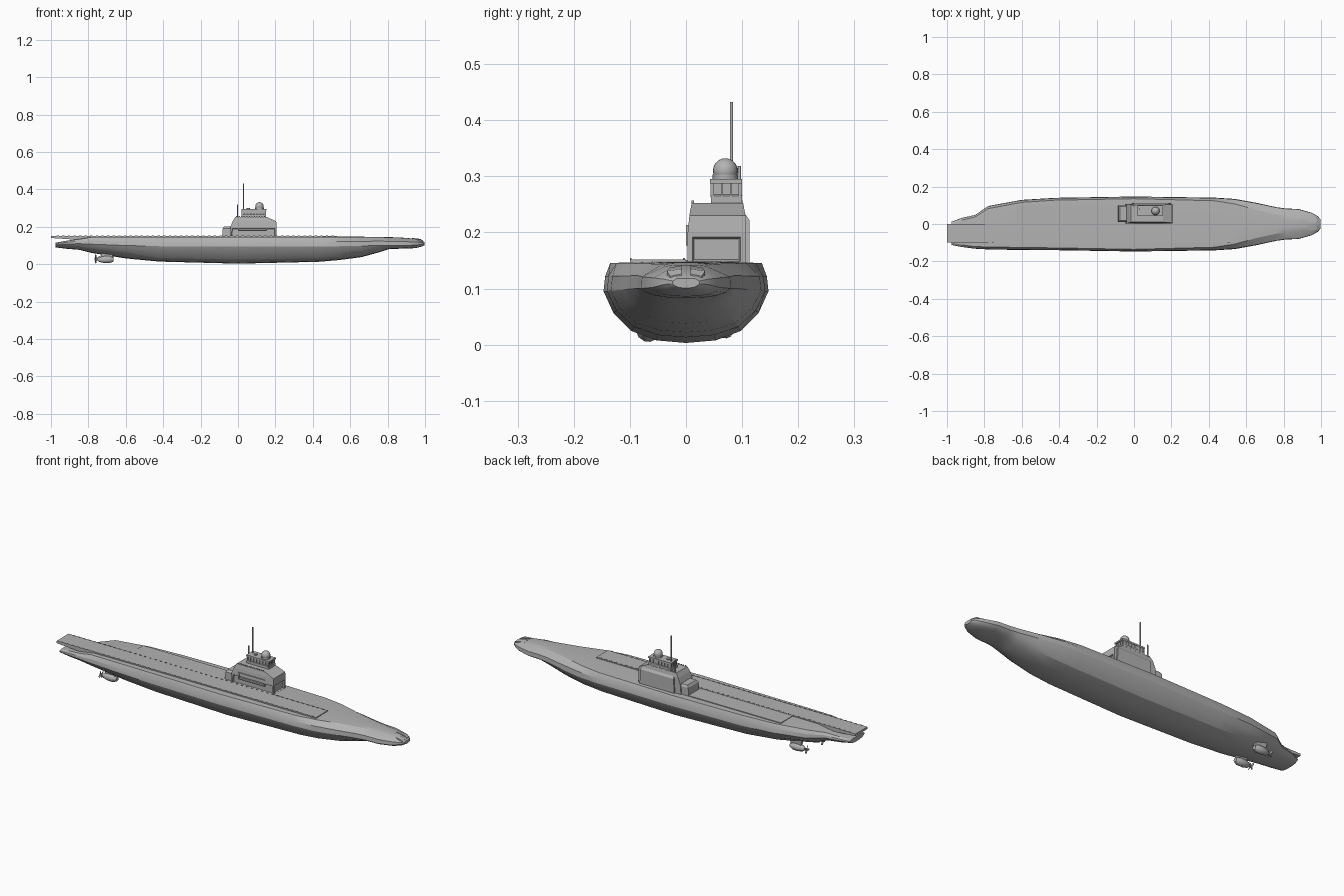
import bpy, bmesh, math
from mathutils import Matrix, Vector

cube = bpy.data.objects.get("Cube")
if cube:
    bpy.data.objects.remove(cube, do_unlink=True)

grey = bpy.data.materials.new("naval_grey")
grey.use_nodes = True
COLOUR = (0.45, 0.45, 0.45, 1)
grey.diffuse_color = COLOUR
grey.node_tree.nodes["Principled BSDF"].inputs["Base Color"].default_value = COLOUR


def finish(name, bm, smooth=0):
    bmesh.ops.recalc_face_normals(bm, faces=bm.faces)
    mesh = bpy.data.meshes.new(name)
    bm.to_mesh(mesh)
    bm.free()
    mesh.materials.append(grey)
    ob = bpy.data.objects.new(name, mesh)
    bpy.context.collection.objects.link(ob)
    if smooth:
        bpy.ops.object.select_all(action='DESELECT')
        bpy.context.view_layer.objects.active = ob
        ob.select_set(True)
        bpy.ops.object.shade_smooth_by_angle(angle=math.radians(smooth))
    return ob


def loft(rings):
    """Skin a list of closed rings of points and cap both ends."""
    bm = bmesh.new()
    rows = [[bm.verts.new(p) for p in ring] for ring in rings]
    n = len(rows[0])
    for a, b in zip(rows, rows[1:]):
        for i in range(n):
            j = (i + 1) % n
            bm.faces.new((a[i], a[j], b[j], b[i]))
    bm.faces.new(rows[0][::-1])
    bm.faces.new(rows[-1])
    bmesh.ops.recalc_face_normals(bm, faces=bm.faces)
    return bm


def tapered(levels):
    """Stacked rectangles, each (z, x0, x1, y0, y1)."""
    return loft([[(x0, y0, z), (x1, y0, z), (x1, y1, z), (x0, y1, z)]
                 for z, x0, x1, y0, y1 in levels])


def add_box(bm, x0, x1, y0, y1, z0, z1):
    m = Matrix.Translation(((x0 + x1) / 2, (y0 + y1) / 2, (z0 + z1) / 2))
    bmesh.ops.create_cube(bm, size=1, matrix=m @ Matrix.Diagonal((x1 - x0, y1 - y0, z1 - z0, 1)))


def box(name, *bounds):
    bm = bmesh.new()
    add_box(bm, *bounds)
    return finish(name, bm)


def mast(name, x, y, z0, z1, r):
    bm = bmesh.new()
    bmesh.ops.create_cone(bm, cap_ends=True, segments=8, radius1=r, radius2=r, depth=z1 - z0,
                          matrix=Matrix.Translation((x, y, (z0 + z1) / 2)))
    return finish(name, bm, 50)


# Hull: stations of x, centre y, half width, keel z, widest z, top z, top width share
STATIONS = [
    (-.975, -.05, .062, .09, .105, .115, .8),
    (-.92, -.045, .078, .083, .108, .125, .85),
    (-.85, -.042, .09, .077, .11, .135, .88),
    (-.78, -.02, .116, .06, .107, .147, .88),
    (-.6, -.005, .134, .031, .1, .148, .9),
    (-.42, 0, .14, .014, .096, .148, .91),
    (0, 0, .147, .003, .095, .148, .92),
    (.43, 0, .141, .013, .095, .148, .88),
    (.54, 0, .134, .022, .096, .148, .8),
    (.66, 0, .112, .038, .098, .147, .66),
    (.76, 0, .09, .065, .1, .146, .58),
    (.81, 0, .083, .082, .1, .145, .52),
    (.88, 0, .08, .083, .1, .142, .45),
    (.95, 0, .06, .086, .102, .136, .5),
    (.985, 0, .04, .095, .107, .126, .6),
    (.998, 0, .024, .101, .109, .118, .7),
]


def section(x, cy, w, low, mid, top, share):
    half = [(0, -1), (.36, -.95), (.66, -.77), (.88, -.42), (1, 0),
            (.98, .5), (share, .95), (share * .5, 1), (0, 1)]
    loop = half + [(-u, v) for u, v in half[-2:0:-1]]
    return [(x, cy + u * w, mid + v * ((top - mid) if v > 0 else (mid - low))) for u, v in loop]


finish("hull", loft([section(*s) for s in STATIONS]), 22)

# Flight deck along the right side, overhanging the stern
finish("flight_deck", loft([[(x, -.1, z), (x, 0, z), (x, 0, .152), (x, -.1, .152)]
                            for x, z in ((-1, .14), (-.85, .13), (.53, .14))]))
box("side_deck", -.63, -.03, 0, .1, .14, .1505)
bm = bmesh.new()
for i in range(50):
    x = -.97 + i * .03
    add_box(bm, x, x + .012, -.005, -.002, .15, .154)
    add_box(bm, x, x + .012, -.1, -.097, .15, .154)
finish("deck_edge_lights", bm)

# Conning tower with recessed panels facing front and bow
bm = tapered([(.14, -.045, .207, .003, .106), (.2, -.04, .207, .003, .106),
              (.23, -.028, .204, .006, .106), (.252, -.015, .155, .01, .102)])
bm.faces.ensure_lookup_table()
for want, margin in ((Vector((0, -1, 0)), .012), (Vector((1, 0, 0)), .012)):
    face = max((f for f in bm.faces if f.normal.dot(want) > .95),
               key=lambda f: f.calc_area())
    bmesh.ops.inset_individual(bm, faces=[face], thickness=margin, depth=0)
    bmesh.ops.inset_individual(bm, faces=[face], thickness=.004, depth=-.008)
finish("tower", bm)
finish("tower_aft_step", tapered([(.14, -.085, -.03, .012, .1), (.19, -.083, -.03, .012, .1),
                                  (.201, -.075, -.025, .02, .094)]))
finish("tower_side_bulge", tapered([(.14, -.01, .195, .1, .113), (.222, -.005, .19, .1, .113),
                                    (.235, 0, .18, .1, .104)]))

# Window frames on the tower panel and ports under the roof
bm = bmesh.new()
for x0, x1, z0, z1 in ((0, .155, .208, .213), (0, .155, .177, .182),
                       (0, .006, .18, .21), (.149, .155, .18, .21)):
    add_box(bm, x0, x1, 0, .012, z0, z1)
finish("tower_window_frame", bm)
bm = bmesh.new()
for i in range(12):
    x = -.01 + i * .0135
    for y in (.012, .099):
        add_box(bm, x, x + .006, y - .002, y + .002, .246, .257)
finish("tower_roof_rail", bm)

# Bridge house with upright window posts
finish("bridge", tapered([(.245, .02, .15, .045, .1), (.265, .02, .15, .045, .1),
                          (.268, .025, .146, .048, .097), (.287, .025, .146, .048, .097)]))
box("bridge_roof", .018, .153, .043, .1, .287, .295)
bm = bmesh.new()
for i in range(8):
    x = .022 + i * .0172
    for y in (.044, .096):
        add_box(bm, x, x + .005, y, y + .004, .262, .29)
for i in range(4):
    y = .046 + i * .016
    for x in (.02, .146):
        add_box(bm, x, x + .004, y, y + .004, .262, .29)
finish("bridge_window_posts", bm)

# Radar dome and masts
mast("dome_base", .115, .07, .293, .303, .023)
bm = bmesh.new()
bmesh.ops.create_uvsphere(bm, u_segments=20, v_segments=12, radius=.022,
                          matrix=Matrix.Translation((.115, .07, .31)))
finish("radar_dome", bm, 60)
mast("tall_antenna", .03, .081, .29, .432, .003)
mast("short_antenna", -.003, .095, .25, .318, .003)
mast("roof_hatch", .055, .07, .29, .3, .009)

# Bow hatches on top of the nose
for side, label in ((1, "left"), (-1, "right")):
    finish("bow_hatch_" + label, loft([
        [(x, side * .008, .12), (x, side * w, .12), (x, side * w, z - .004), (x, side * .008, z)]
        for x, w, z in ((.93, .03, .141), (.975, .034, .135), (.99, .028, .126))]))

# Twin thruster pods beneath the stern
for side, label in ((1, "left"), (-1, "right")):
    y, z = side * .068, .031 if side > 0 else .025
    rings = []
    for x, r in ((-.75, .006), (-.74, .014), (-.715, .02), (-.685, .02), (-.665, .011)):
        rings.append([(x, y + r * math.cos(k * math.pi / 5), z + r * math.sin(k * math.pi / 5))
                      for k in range(10)])
    finish("thruster_pod_" + label, loft(rings), 40)
    finish("pod_strut_" + label, tapered([(z, -.725, -.675, y - .006, y + .006),
                                          (.085, -.74, -.66, y - .01, y + .01)]))
    bm = bmesh.new()
    for k in range(4):
        blade = bmesh.ops.create_cube(bm, size=1, matrix=Matrix.Translation((-.76, y, z))
                                      @ Matrix.Rotation(k * math.pi / 2 + .4, 4, 'X')
                                      @ Matrix.Translation((0, 0, .01))
                                      @ Matrix.Rotation(.5, 4, 'Z')
                                      @ Matrix.Diagonal((.003, .009, .02, 1)))
    add_box(bm, -.766, -.745, y - .004, y + .004, z - .004, z + .004)
    finish("propeller_" + label, bm)
